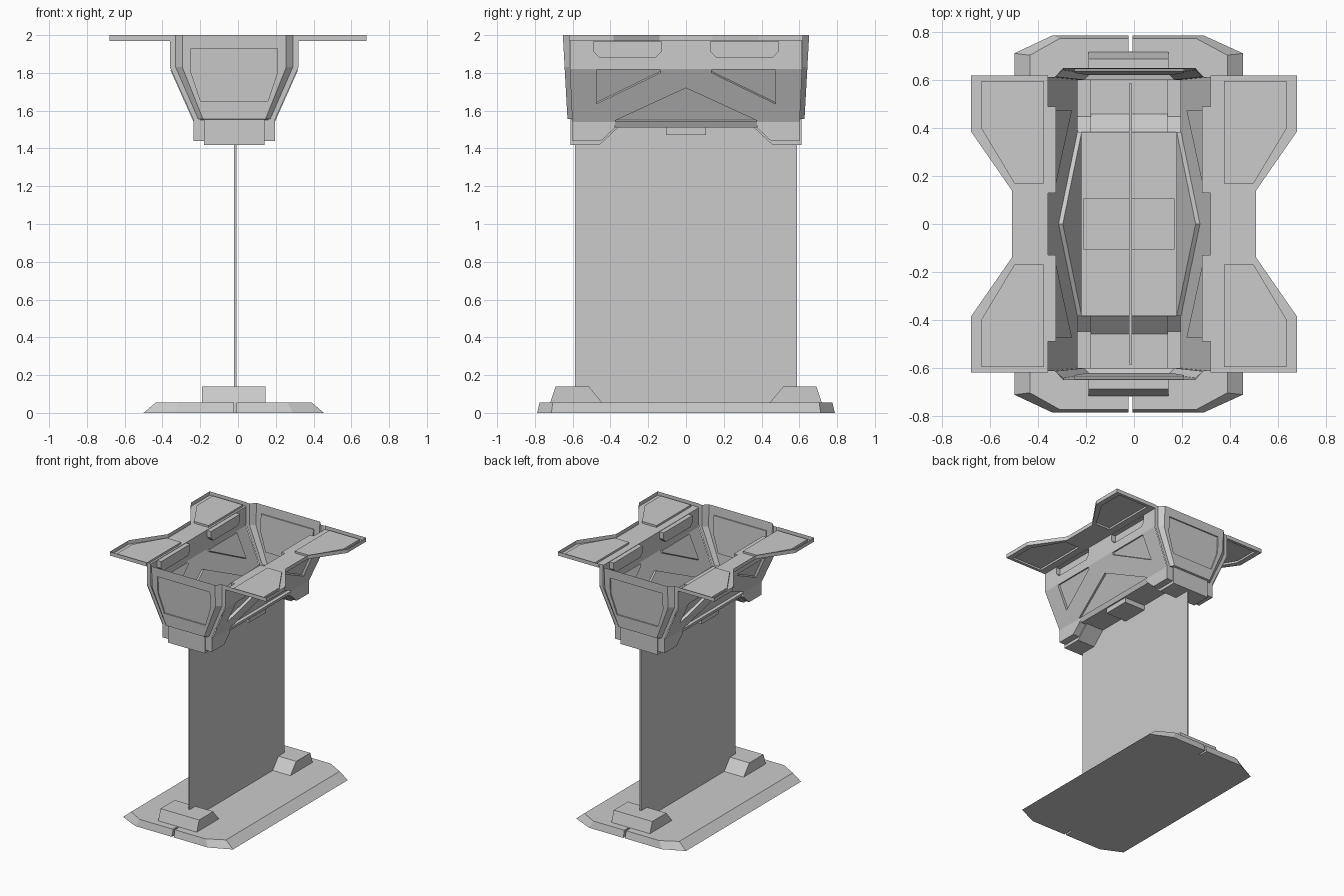
import bpy, bmesh
from mathutils import Vector

if "Cube" in bpy.data.objects:
    bpy.data.objects.remove(bpy.data.objects["Cube"])

CX = -0.02  # the body sits slightly left of the flange centre


def finish(name, bm):
    bmesh.ops.remove_doubles(bm, verts=bm.verts, dist=0.0005)
    bmesh.ops.recalc_face_normals(bm, faces=bm.faces)
    me = bpy.data.meshes.new(name)
    bm.to_mesh(me)
    bm.free()
    ob = bpy.data.objects.new(name, me)
    bpy.context.collection.objects.link(ob)
    return ob


def loft(bm, rings, closed=True, caps=True):
    vs = [[bm.verts.new(p) for p in r] for r in rings]
    n = len(rings[0])
    for a, b in zip(vs, vs[1:]):
        for i in range(n if closed else n - 1):
            j = (i + 1) % n
            bm.faces.new((a[i], a[j], b[j], b[i]))
    if caps:
        bm.faces.new(vs[0])
        bm.faces.new(vs[-1])


def panel(bm, outline, insets, place, offset):
    """Flat sheet with pressed-in (or raised) areas; place maps (u, v) to 3D."""
    edges = []
    for k, loop in enumerate([outline] + insets):
        vs = [bm.verts.new(place(*p)) for p in loop]
        edges += [bm.edges.new((vs[i - 1], vs[i])) for i in range(len(vs))]
        if k:
            low = [bm.verts.new(v.co + Vector(offset)) for v in vs]
            for i in range(len(vs)):
                bm.faces.new((vs[i - 1], vs[i], low[i], low[i - 1]))
            bm.faces.new(low)
    a, b, c = [Vector(place(*p)) for p in outline[:3]]
    bmesh.ops.triangle_fill(bm, edges=edges, use_beauty=True, use_dissolve=True,
                            normal=(b - a).cross(c - b).normalized())


def mir(pts):
    """Mirror half an outline across u = 0."""
    return pts + [(-u, v) for u, v in reversed(pts)]


def flip(loop):
    return [(-u, v) for u, v in loop]


# base plate with bevelled sides and a small slot at each end
def base_ring(hw, yc, he, ye, z):
    half = [(0.455 - 0.475 + hw, yc), (CX + he, ye), (-0.007, ye), (-0.007, 0.72),
            (-0.022, 0.72), (-0.022, ye), (CX - he - 0.01, ye), (-0.025 - hw, yc)]
    return [(x, y, z) for x, y in half] + [(x, -y, z) for x, y in reversed(half)]


bm = bmesh.new()
loft(bm, [base_ring(0.475, 0.713, 0.31, 0.788, 0), base_ring(0.41, 0.705, 0.28, 0.775, 0.055)])
finish("base_plate", bm)

# wedge feet
for s, name in ((-1, "front_foot"), (1, "back_foot")):
    bm = bmesh.new()
    prof = [(0.72, 0.05), (0.69, 0.14), (0.515, 0.14), (0.44, 0.05)]
    loft(bm, [[(x, s * y, z) for y, z in prof] for x in (-0.19, 0.145)])
    finish(name, bm)

# thin upright sheet
bm = bmesh.new()
loft(bm, [[(x, y, z) for x, y in ((-0.021, -0.587), (-0.009, -0.587), (-0.009, 0.587), (-0.021, 0.587))]
          for z in (0.05, 1.52)])
finish("upright_panel", bm)

# basin shell
bm = bmesh.new()


def side_hw(z):
    return 0.34 if z >= 1.82 else 0.215 + (z - 1.54) / 0.28 * 0.125


notch = [(0.13, 1.967), (0.13, 1.915), (0.16, 1.885), (0.46, 1.885), (0.49, 1.915), (0.49, 1.967)]
window = [(0.135, 1.818), (0.135, 1.80), (0.475, 1.635), (0.475, 1.818)]
window = [(0.135, 1.815), (0.475, 1.815), (0.475, 1.635), (0.135, 1.80)]
triangle = [(-0.385, 1.543), (0.385, 1.543), (0, 1.72)]
for s in (-1, 1):
    def wall(y, z, s=s):
        return (CX + s * side_hw(z), y, z)
    panel(bm, mir([(0.615, 1.82), (0.615, 1.97)]), [notch, flip(notch)], wall, (-s * 0.035, 0, 0))
    panel(bm, mir([(0.602, 1.54), (0.615, 1.82)]), [window, flip(window), triangle],
          wall, (-s * 0.018, 0, 0.008))
    # lower side strip
    loft(bm, [[wall(-0.39, 1.54), wall(0.39, 1.54)],
              [(CX + s * 0.2, -0.37, 1.51), (CX + s * 0.2, 0.37, 1.51)]], False, False)

    # end wall: centre face with recessed panel
    def end(x, z, s=s):
        return (CX + x, s * (0.652 - (2 - z) * 0.055), z)
    panel(bm, mir([(0.165, 1.555), (0.275, 1.83), (0.275, 2.0)]),
          [mir([(0.178, 1.65), (0.228, 1.80), (0.228, 1.93)])], end, (0, -s * 0.01, 0))
    # end wall: corner strips
    for t in (-1, 1):
        rows = []
        for z, a, b, e, y in ((2.0, 0.34, 0.31, 0.275, 0.615), (1.83, 0.34, 0.31, 0.275, 0.615),
                              (1.555, 0.217, 0.19, 0.165, 0.602)):
            rows.append([(CX + t * a, s * y, z), (CX + t * b, s * y, z), end(t * e, z)])
        loft(bm, rows, False, False)
    # ledge under the end wall
    loft(bm, [[end(-0.165, 1.555), end(0.165, 1.555)],
              [(CX - 0.19, s * 0.602, 1.55), (CX + 0.19, s * 0.602, 1.55)]], False, False)

# floor with sunken centre tray
panel(bm, mir([(0.2, -0.385), (0.2, 0.385)]), [mir([(0.19, -0.105), (0.19, 0.105)])],
      lambda x, y: (CX + x, y, 1.51), (0, 0, -0.038))
finish("basin_shell", bm)

# stepped troughs under both ends
flank = [(0.602, 1.555), (0.602, 1.44), (0.45, 1.44), (0.375, 1.51)]
core = [(0.612, 1.555), (0.612, 1.417), (0.46, 1.417), (0.36, 1.51)]
for s, name in ((-1, "front_trough"), (1, "back_trough")):
    bm = bmesh.new()
    loft(bm, [[(CX + x, s * y, z) for y, z in p] for x, p in
              ((-0.215, flank), (-0.16, flank), (-0.16, core), (0.16, core), (0.16, flank), (0.215, flank))],
         False, False)
    for t in (-1, 1):
        bm.faces.new([bm.verts.new((CX + t * 0.215, s * y, z)) for y, z in flank + [(0.375, 1.545)]])
    finish(name, bm)

# side flanges: shallow open trays with raised pads
pad = [(0.375, 0.17), (0.5, 0.17), (0.638, 0.4), (0.638, 0.597), (0.375, 0.597)]
half = [(0.51, 0.14), (0.68, 0.385), (0.68, 0.62)]
for s, name in ((-1, "left_flange"), (1, "right_flange")):
    bm = bmesh.new()
    inner = s * CX + 0.34
    rim = [(inner, -0.62)] + [(x, -y) for x, y in reversed(half)] + half + [(inner, 0.62)]
    panel(bm, rim, [pad, [(x, -y) for x, y in pad]], lambda x, y: (s * x, y, 1.97), (0, 0, 0.015))
    loft(bm, [[(s * x, y, z) for x, y in rim] for z in (1.97, 2.0)], False, False)
    finish(name, bm)
